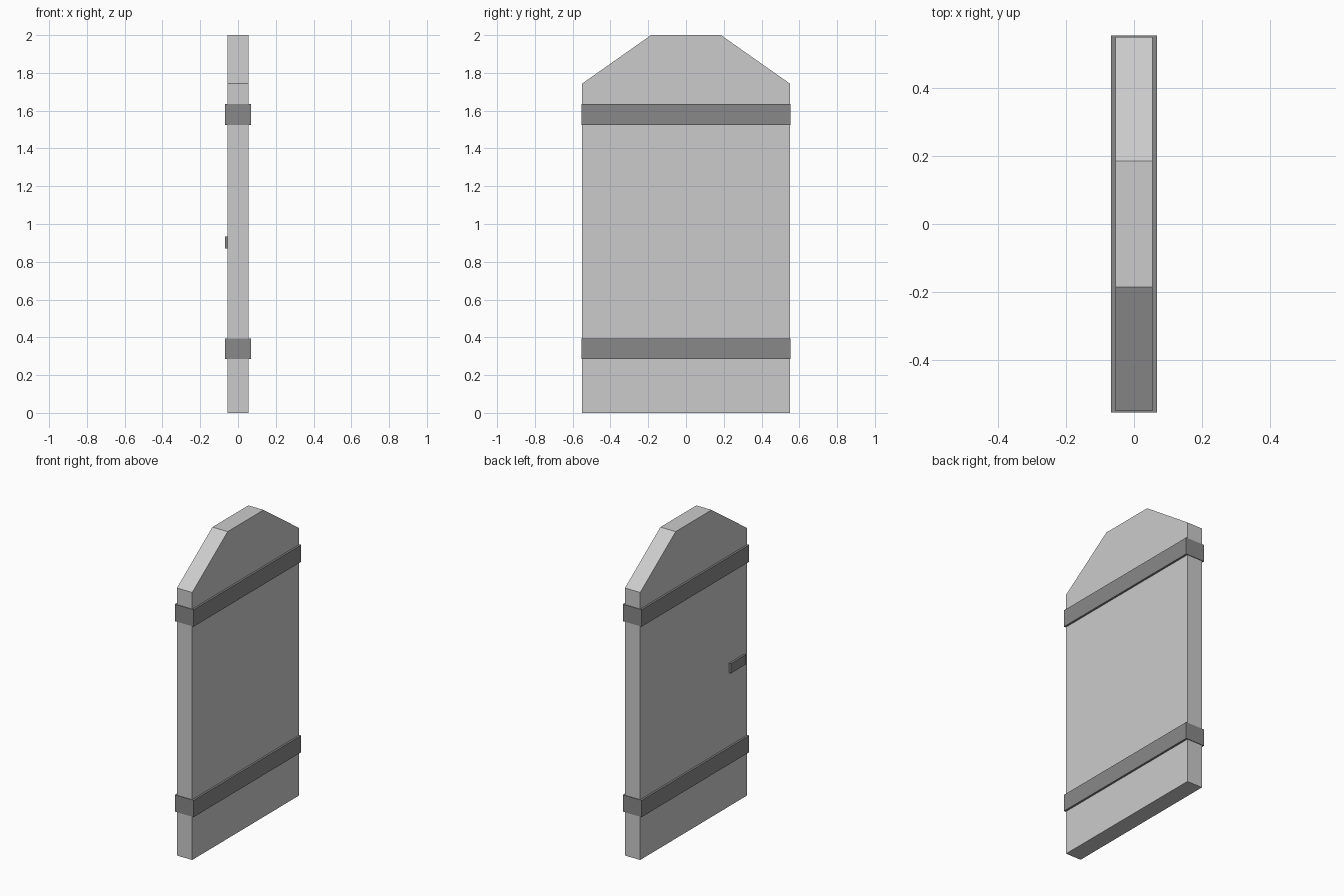
import bpy
import bmesh

if "Cube" in bpy.data.objects:
    bpy.data.objects.remove(bpy.data.objects["Cube"])

iron = bpy.data.materials.new("dark_iron")
iron.diffuse_color = (0.25, 0.25, 0.25, 1)
iron.use_nodes = True
iron.node_tree.nodes["Principled BSDF"].inputs["Base Color"].default_value = iron.diffuse_color


def add_object(name, bm, material=None):
    bmesh.ops.recalc_face_normals(bm, faces=bm.faces)
    mesh = bpy.data.meshes.new(name)
    bm.to_mesh(mesh)
    bm.free()
    if material:
        mesh.materials.append(material)
    obj = bpy.data.objects.new(name, mesh)
    bpy.context.collection.objects.link(obj)
    return obj


def add_box(name, low, high, material):
    bm = bmesh.new()
    bmesh.ops.create_cube(bm, size=1)
    for v in bm.verts:
        v.co = [a + (c + 0.5) * (b - a) for a, b, c in zip(low, high, v.co)]
    return add_object(name, bm, material)


# Door panel: half profile mirrored in y, extruded through the thickness
T = 0.055
half = [(0.55, 0), (0.55, 1.743), (0.185, 2)]
profile = half + [(-y, z) for y, z in reversed(half)]
bm = bmesh.new()
face = bm.faces.new([bm.verts.new((-T, y, z)) for y, z in profile])
ext = bmesh.ops.extrude_face_region(bm, geom=[face])["geom"]
bmesh.ops.translate(bm, vec=(2 * T, 0, 0),
                    verts=[g for g in ext if isinstance(g, bmesh.types.BMVert)])
add_object("door_panel", bm)

# Iron bands wrapping the panel
for name, z0, z1 in (("lower_band", 0.284, 0.393), ("upper_band", 1.525, 1.635)):
    add_box(name, (-0.068, -0.554, z0), (0.068, 0.554, z1), iron)

# Latch plate on the left face
add_box("latch_plate", (-0.068, -0.522, 0.869), (-T, -0.366, 0.933), iron)
